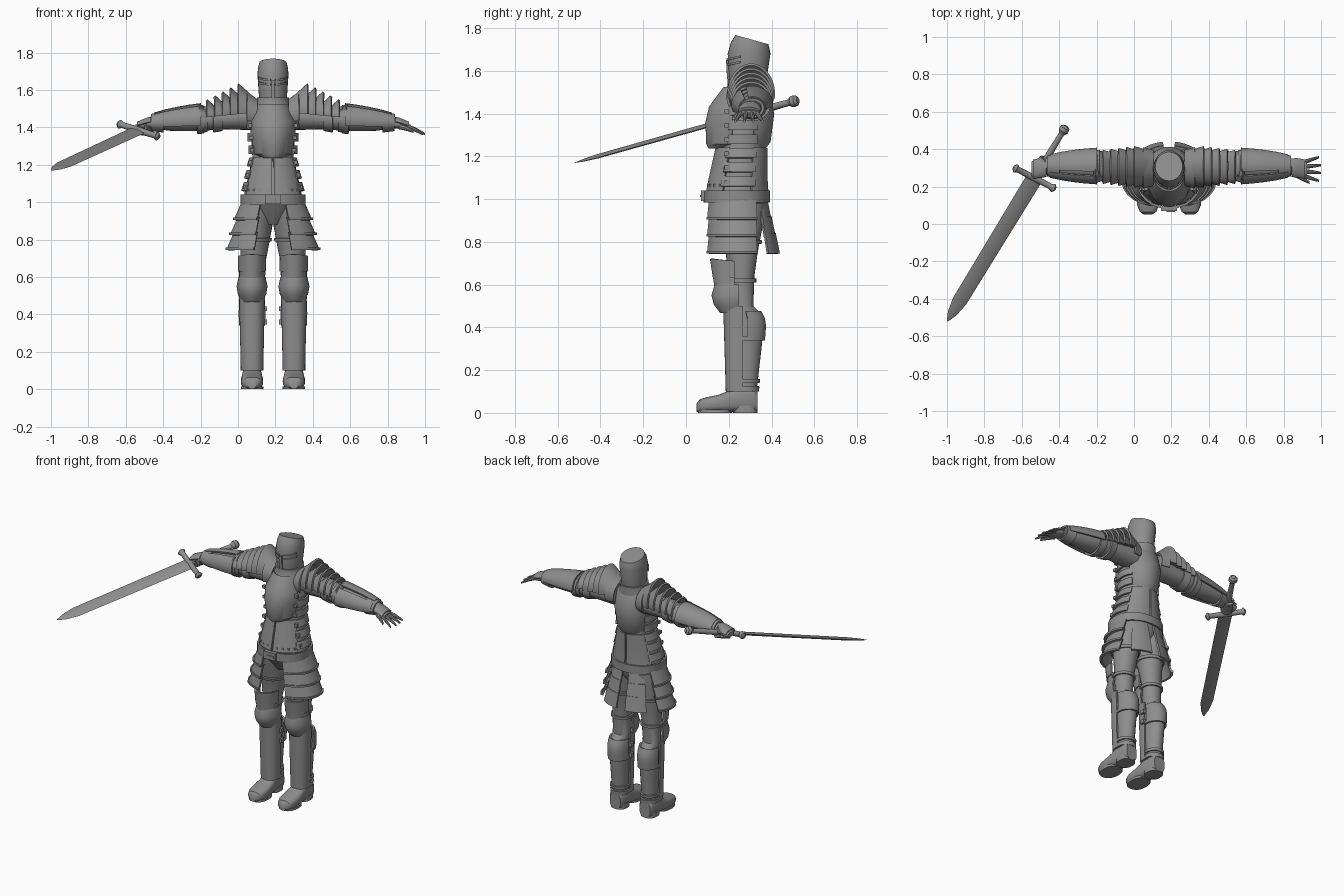
import bpy, bmesh, math
from mathutils import Matrix, Vector

cube = bpy.data.objects.get("Cube")
if cube:
    bpy.data.objects.remove(cube, do_unlink=True)

GREY = (.27, .27, .27, 1)
steel = bpy.data.materials.new("steel_grey")
steel.use_nodes = True
steel.diffuse_color = GREY
steel.node_tree.nodes["Principled BSDF"].inputs["Base Color"].default_value = GREY

BODY = Matrix.Translation((.187, 0, 0))
PLATE = .012
parts = []


def finish(name, bm, frame, mirror=False, thick=0):
    """Turn a bmesh into a steel object, optionally mirrored and thickened."""
    bmesh.ops.recalc_face_normals(bm, faces=bm.faces)
    mesh = bpy.data.meshes.new(name)
    bm.to_mesh(mesh)
    bm.free()
    mesh.materials.append(steel)
    part = bpy.data.objects.new(name, mesh)
    bpy.context.collection.objects.link(part)
    part.matrix_world = frame
    if mirror:
        part.modifiers.new("Mirror", 'MIRROR').use_mirror_merge = False
    if thick:
        solid = part.modifiers.new("Solidify", 'SOLIDIFY')
        solid.thickness, solid.offset = thick, 0
    parts.append(part)


def surf(name, axis, rings, arc=None, sides=24, thick=0, mirror=False, power=1, frame=BODY):
    """Loft rings (position, centre pair, radius pair, optional slope); an arc in degrees makes a plate."""
    bm = bmesh.new()
    first, last = arc or (0, 360)
    rows = []
    for t, u, v, ru, rv, *slope in rings:
        row = []
        for i in range(sides + bool(arc)):
            angle = math.radians(first + (last - first) * i / sides)
            sin, cos = math.sin(angle), math.cos(angle)
            s = math.copysign(abs(sin) ** power, sin) * ru
            c = math.copysign(abs(cos) ** power, cos) * rv
            if axis == 'z':
                point = (u + s, v - c, t - c * sum(slope))
            elif axis == 'x':
                point = (t, u - s, v + c)
            else:
                point = (u + s, t, v + c)
            row.append(bm.verts.new(point))
        rows.append(row)
    for low, high in zip(rows, rows[1:]):
        for i in range(sides):
            j = (i + 1) % len(low)
            bm.faces.new((low[i], low[j], high[j], high[i]))
    if not arc and not thick:
        bm.faces.new(rows[0])
        bm.faces.new(rows[-1])
    finish(name, bm, frame, mirror, thick)


def section(limb, t, grow):
    """Cross-section of a limb at t, enlarged by grow."""
    for a, b in zip(limb, limb[1:]):
        if a[0] <= t <= b[0]:
            mix = Vector(a[:5]).lerp(Vector(b[:5]), (t - a[0]) / (b[0] - a[0]))
            return (*mix[:3], mix[3] + grow, mix[4] + grow)


def fitted(name, axis, limb, start, end, grow, flare=0, slope=0, arc=None, mirror=True, **options):
    """Armour plate or strap that follows the section of a limb."""
    steps = [i / 4 for i in range(5)]
    rings = [(*section(limb, start + (end - start) * f, grow + flare * f), slope) for f in steps]
    surf(name, axis, rings, arc, thick=PLATE, mirror=mirror, **options)


def box(name, centre, size, mirror=False):
    bm = bmesh.new()
    bmesh.ops.create_cube(bm, size=1, matrix=Matrix.Translation(centre) @ Matrix.Diagonal((*size, 1)))
    finish(name, bm, BODY, mirror)


def rod(name, axis, stations, mirror=False):
    """Round sword part from (position, radius) stations."""
    surf(name, axis, [(t, 0, 0, r, r) for t, r in stations], sides=12, mirror=mirror, frame=SWORD)


def finger(name, start, end, radius):
    """Tapered finger that droops toward its tip."""
    start, end = Vector(start), Vector(end)
    rings = []
    for f in (0, .4, .8, 1):
        x, y, z = start.lerp(end, f)
        r = radius * (1 - f * f / 2)
        rings.append((x, y, z + radius * f * (1 - f), r, r))
    surf(name, 'x', rings, sides=8)


# Torso and pelvis
TORSO = [(z, 0, y, rx, ry) for z, y, rx, ry in (
    (.88, .25, .05, .07), (.95, .25, .13, .12), (1, .24, .16, .14), (1.06, .24, .15, .13),
    (1.24, .26, .11, .11), (1.45, .27, .125, .11), (1.5, .28, .1, .1), (1.54, .29, .07, .07))]
surf("torso", 'z', TORSO, sides=32)

# Breastplate, backplate, belly plates and flank bands
surf("breastplate", 'z', [(z, 0, .27, rx, ry) for z, rx, ry in (
    (1.24, .07, .16), (1.26, .1, .17), (1.36, .12, .173), (1.43, .12, .157), (1.52, .08, .09))],
    arc=(-72, 72), thick=PLATE)
surf("backplate", 'z', [(z, 0, .28, rx, ry) for z, rx, ry in (
    (1.23, .07, .08), (1.27, .1, .11), (1.4, .12, .127), (1.5, .11, .1), (1.54, .08, .07))],
    arc=(108, 252), thick=PLATE)
fitted("belly_plate", 'z', TORSO, 1.04, 1.24, grow=.006, arc=(2, 62))
fitted("loin_plate", 'z', TORSO, 1.04, 1.24, grow=.006, arc=(118, 178))
for i in range(6):
    z = 1.06 + i * .066
    fitted("flank_band", 'z', TORSO, z, z + .045, grow=.014, flare=-.004, arc=(58, 124))
    box("flank_buckle", (section(TORSO, z, .014)[3] * .9, .19, z + .02), (.02, .02, .02), mirror=True)
for i in range(4):
    z, x, y, rx, ry = section(TORSO, 1.065, .01)
    angle = math.radians(12 + i * 14)
    box("rivet", (rx * math.sin(angle), y - ry * math.cos(angle), z), (.01, .01, .01), mirror=True)

# Neck guard and helmet
surf("neck_guard", 'z', [(1.48, 0, .28, .11, .1), (1.53, 0, .29, .08, .09), (1.56, 0, .29, .08, .09)],
     thick=PLATE)
HELMET = [(1.5, 0, .29, .07, .08), (1.58, 0, .29, .076, .09), (1.68, 0, .295, .083, .1),
          (1.72, 0, .3, .08, .09, -.15), (1.746, 0, .308, .073, .077, -.28)]
surf("helmet", 'z', HELMET, sides=28)
for z in (1.645, 1.67):
    fitted("eye_slit_rim", 'z', HELMET, z, z + .01, grow=0, slope=.22, arc=(8, 66))
fitted("visor_ridge", 'z', HELMET, 1.54, 1.65, grow=.003, arc=(-6, 6), mirror=False, sides=4)

# Belt and buckle
surf("belt", 'z', [(z, 0, .238, .168, .15) for z in (.985, 1.04)], thick=PLATE, power=.92)
box("belt_buckle", (0, .08, 1.015), (.085, .02, .05))
box("buckle_pin", (.01, .07, 1.015), (.045, .01, .01))

# Skirt lames on hips and rear, each tier wider than the last
for tier in range(3):
    top, k = 1 - tier * .08, tier * .02
    low = top - .095
    front, rear = dict(arc=(21, 122), power=.88), dict(arc=(134, 173), power=.9)
    common = dict(sides=8, thick=PLATE, mirror=True)
    surf("hip_lame", 'z', [(top, 0, .245, .163 + k, .14), (low, 0, .245, .205 + k, .15)], **front, **common)
    surf("hip_lame_rim", 'z', [(z, 0, .245, .21 + k, .153) for z in (low, low + PLATE)], **front, **common)
    surf("rear_lame", 'z', [(top, 0, .245, .15 + k, .13 + k), (low, 0, .245, .17 + k, .15 + k)], **rear, **common)

# Legs with straps
LEG_X = .112
LEG = [(z, x, y, rx, ry) for z, x, y, rx, ry in (
    (.1, LEG_X, .28, .05, .05), (.3, LEG_X, .28, .056, .073), (.4, LEG_X, .28, .06, .083),
    (.46, LEG_X, .28, .058, .075), (.5, LEG_X, .26, .055, .055), (.64, .11, .26, .062, .06),
    (.75, .1, .26, .074, .075), (.88, .09, .255, .088, .105), (.98, .08, .25, .08, .12))]
surf("leg", 'z', LEG, mirror=True)
for z in (.14, .34, .61, .79):
    fitted("leg_strap", 'z', LEG, z, z + .018, grow=.004)
fitted("calf_plate", 'z', LEG, .34, .475, grow=.006, arc=(95, 265))
for z in (.36, .43):
    box("greave_buckle", (.042, .26, z), (.02, .03, .025), mirror=True)

# Shin, knee and thigh plates
surf("greave", 'z', [(.1, LEG_X, .25, .054, .058), (.5, LEG_X, .25, .063, .07)],
     arc=(-100, 100), thick=PLATE, mirror=True, power=.85)
surf("knee_cop", 'z', [(z, LEG_X, .23, r, r * 1.36) for z, r in ((.47, .048), (.51, .07), (.55, .077), (.6, .066))],
     arc=(-100, 100), thick=PLATE, mirror=True)
for z in (.565, .63):
    r = z / 9
    surf("thigh_plate", 'z', [(z, LEG_X, .23, r, r * 1.4), (z + .08, LEG_X, .23, r, r * 1.6, -.1)],
         arc=(-88, 88), thick=PLATE, mirror=True)

# Boots
surf("boot", 'y', [(y, LEG_X, h / 2 + .004, w, h / 2) for y, w, h in (
    (.05, .022, .04), (.065, .044, .06), (.1, .058, .07), (.15, .06, .08), (.2, .055, .1),
    (.23, .052, .12), (.32, .05, .12), (.335, .04, .1))], mirror=True, power=.7)
surf("boot_sole", 'z', [(z, LEG_X, .135, .06, .08) for z in (0, .015)], mirror=True, power=.85)
surf("boot_heel", 'z', [(z, LEG_X, .278, .052, .057) for z in (0, .035)], mirror=True, power=.8)
fitted("boot_cuff", 'z', LEG, .1, .125, grow=.005)

# Arms, sinking slightly toward the wrist
ARM = [(x, .31, 1.465 - x * .06, ry, rz) for x, ry, rz in (
    (.09, .075, .075), (.25, .07, .06), (.42, .07, .06), (.55, .06, .05), (.66, .04, .03))]
surf("arm", 'x', ARM, mirror=True)
for x in (.27, .35):
    fitted("arm_band", 'x', ARM, x, x + .05, grow=.002, flare=.006)
fitted("forearm_top_plate", 'x', ARM, .385, .635, grow=.022, flare=-.01, arc=(-95, 18))
fitted("forearm_front_plate", 'x', ARM, .385, .635, grow=.022, flare=-.01, arc=(34, 112))
fitted("elbow_cuff", 'x', ARM, .37, .405, grow=.01)
fitted("wrist_cuff", 'x', ARM, .585, .65, grow=.008)

# Shoulder lames, flaring outward and shrinking down the arm
for i in range(6):
    rim, rise, half = .187 + i * .042, .14 - i * .015, .106 - i * .005
    surf("shoulder_lame", 'x', [(rim - back, .305, 1.49 - i * .006, half - back * .3, rise - back * .9)
                                for back in (.095, .035, 0)],
         arc=(-98, 98), thick=PLATE, mirror=True)
surf("collar_lame", 'x', [(.085, .3, 1.47, .09, .075), (.14, .3, 1.48, .105, .105)],
     arc=(-115, 115), thick=PLATE, mirror=True)

# Hands: palms on both sides, open fingers on the left
PALM = [(.64, .3, 1.425, .035, .026), (.68, .3, 1.415, .045, .024), (.735, .293, 1.4, .042, .015)]
surf("palm", 'x', PALM, mirror=True, power=.85)
fitted("knuckle_plate", 'x', PALM, .655, .725, grow=.005, arc=(-75, 75))
for i in range(4):
    spread = i - 1.5
    finger("finger", (.72, .294 + spread * .024, 1.404),
           (.819 - abs(spread) * .012, .294 + spread * .042, 1.364), radius=.012)
finger("thumb", (.675, .265, 1.405), (.75, .222, 1.378), radius=.015)

# Sword frame: z runs to the tip, x along the guard
guard, tip = Vector((-.532, .245, 1.385)), Vector((-.998, -.52, 1.17))
along = (tip - guard).normalized()
across = Vector((.225, -.125, -.075))
across = (across - along * across.dot(along)).normalized()
SWORD = Matrix.Translation(guard) @ Matrix((across, along.cross(across), along)).transposed().to_4x4()
length = (tip - guard).length

# Sword and the gauntlet fingers around its grip
surf("blade", 'z', [(length - back, 0, 0, width, width / 4) for back, width in (
    (length, .046), (.13, .041), (.05, .026), (0, .003))], sides=4, frame=SWORD)
rod("sword_guard", 'x', [(0, .018), (.03, .018), (.1, .016), (.118, .025), (.13, .012)], mirror=True)
rod("grip", 'z', [(-.29, .015), (-.15, .018), (0, .016)])
rod("pommel", 'z', [(-.335, .014), (-.325, .026), (-.305, .028), (-.285, .016)])
for i in range(4):
    z = -.05 - i * .024
    surf("gripping_finger", 'z', [(end, 0, 0, .028, .028) for end in (z, z + .018)],
         arc=(-40, 280), thick=.018, frame=SWORD)

# Bake modifiers, then smooth with sharp plate edges
bpy.ops.object.select_all(action='DESELECT')
for part in parts:
    part.select_set(True)
bpy.context.view_layer.objects.active = parts[0]
bpy.ops.object.convert(target='MESH')
bpy.ops.object.shade_smooth_by_angle(angle=math.radians(35))
